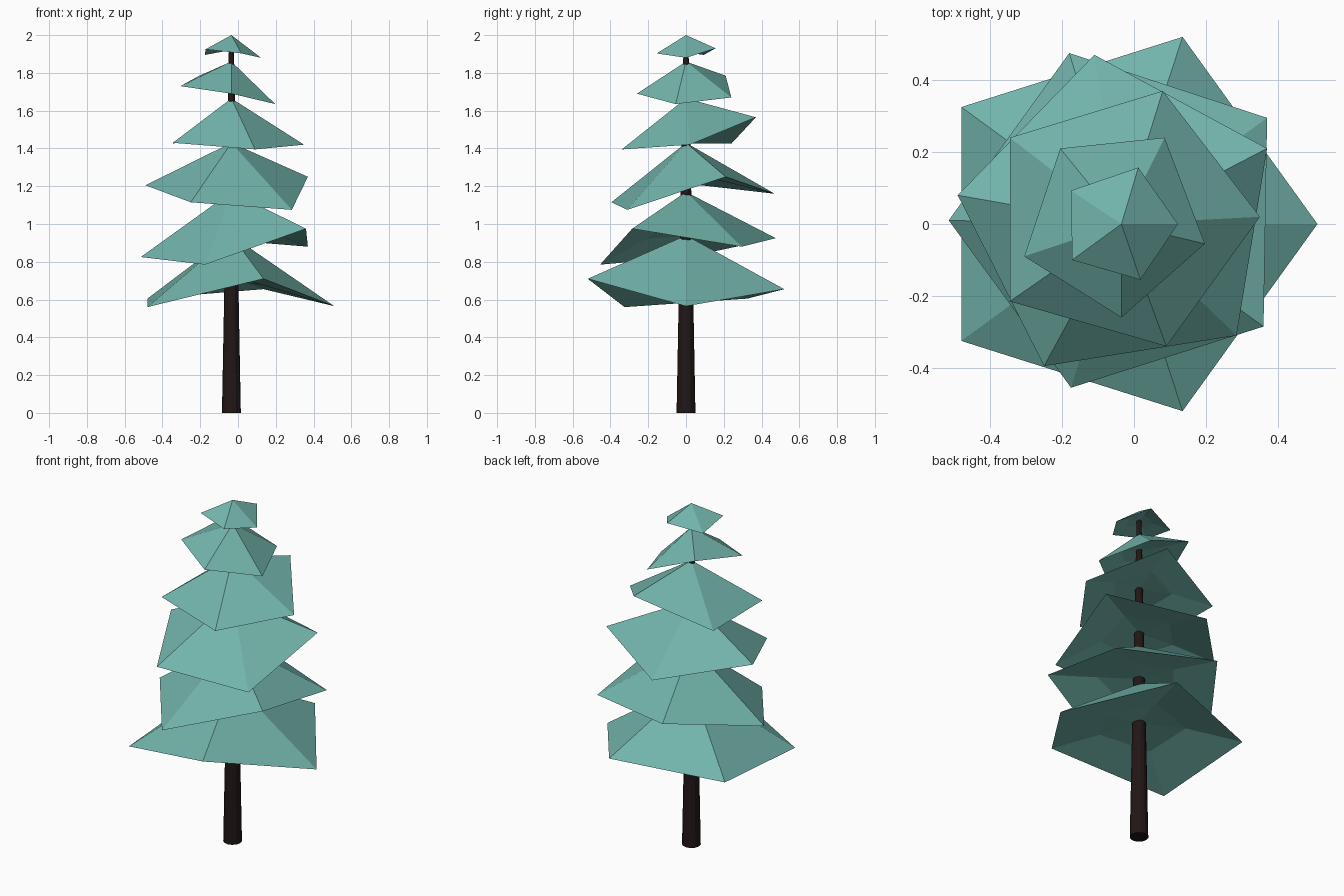
import bpy, bmesh
from mathutils import Vector

if "Cube" in bpy.data.objects:
    bpy.data.objects.remove(bpy.data.objects["Cube"])

AXIS = -0.035  # x position of the trunk


def material(name, rgb):
    m = bpy.data.materials.new(name)
    m.diffuse_color = (*rgb, 1)
    m.use_nodes = True
    m.node_tree.nodes["Principled BSDF"].inputs["Base Color"].default_value = m.diffuse_color
    return m


leaf = material("foliage", (0.17, 0.46, 0.41))
bark = material("bark", (0.016, 0.008, 0.008))


def foliage_tier(name, apex_z, inner_z, rim):
    """Five-sided drooping cone with a hollowed underside."""
    bm = bmesh.new()
    apex = bm.verts.new((AXIS, 0, apex_z))
    edge = [bm.verts.new(p) for p in rim]
    ring = []
    for p in rim:
        q = Vector(p).lerp(Vector((AXIS, 0, inner_z)), 0.55)
        q.z = p[2] + (inner_z - p[2]) * 0.75
        ring.append(bm.verts.new(q))
    centre = bm.verts.new((AXIS, 0, inner_z))
    for i in range(len(rim)):
        j = (i + 1) % len(rim)
        bm.faces.new((apex, edge[i], edge[j]))
        bm.faces.new((edge[j], edge[i], ring[i], ring[j]))
        bm.faces.new((ring[j], ring[i], centre))
    mesh = bpy.data.meshes.new(name)
    bm.to_mesh(mesh)
    bm.free()
    mesh.materials.append(leaf)
    bpy.context.collection.objects.link(bpy.data.objects.new(name, mesh))


# Foliage tiers, bottom to top: apex height, underside height, rim corners
tiers = [
    (0.94, 0.70, [(0.51, 0, 0.565), (0.135, 0.52, 0.655), (-0.48, 0.325, 0.605),
                  (-0.48, -0.325, 0.56), (0.135, -0.52, 0.71)]),
    (1.17, 0.97, [(0.37, 0.295, 0.88), (-0.18, 0.475, 0.925), (-0.515, 0.01, 0.825),
                  (-0.175, -0.455, 0.785), (0.36, -0.285, 0.975)]),
    (1.43, 1.25, [(0.37, 0.21, 1.25), (-0.11, 0.47, 1.16), (-0.49, 0.08, 1.205),
                  (-0.25, -0.395, 1.115), (0.285, -0.31, 1.075)]),
    (1.665, 1.52, [(0.35, 0.02, 1.42), (0.08, 0.37, 1.565), (-0.345, 0.24, 1.425),
                   (-0.345, -0.215, 1.43), (0.09, -0.34, 1.395)]),
    (1.86, 1.76, [(0.197, -0.055, 1.635), (0.085, 0.24, 1.67), (-0.205, 0.21, 1.785),
                  (-0.305, -0.09, 1.73), (-0.035, -0.26, 1.69)]),
    (2.0, 1.94, [(0.122, 0, 1.88), (0.012, 0.157, 1.93), (-0.175, 0.093, 1.895),
                 (-0.172, -0.1, 1.925), (0.018, -0.155, 1.903)]),
]
for n, (apex_z, inner_z, rim) in enumerate(tiers, 1):
    foliage_tier(f"foliage_tier_{n}", apex_z, inner_z, rim)

# Tapered trunk
bpy.ops.mesh.primitive_cone_add(vertices=12, radius1=0.05, radius2=0.013, depth=1.96,
                                location=(AXIS, 0, 0.98))
trunk = bpy.context.object
trunk.name = "trunk"
trunk.data.materials.append(bark)
